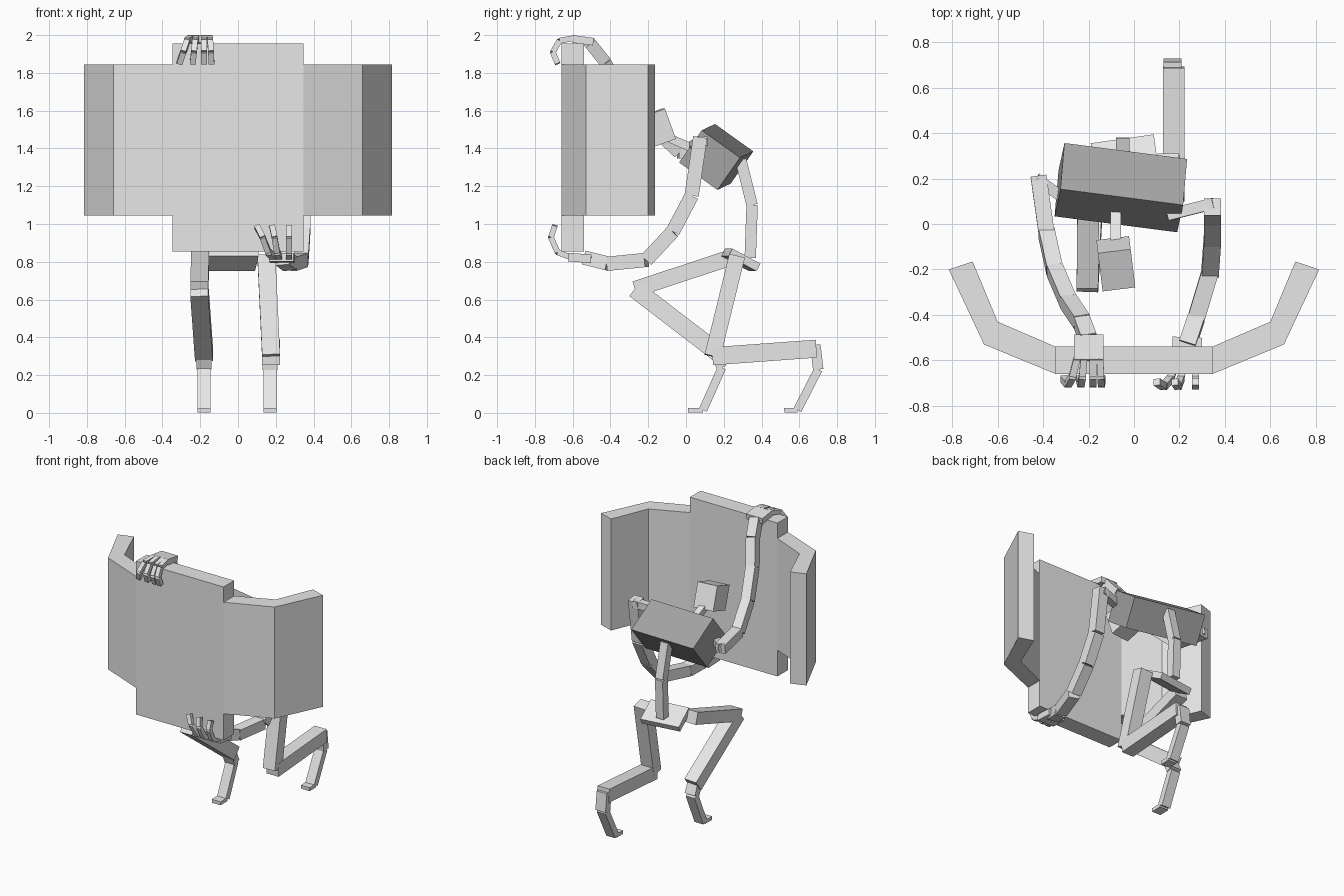
import bpy
import bmesh
from math import radians
from mathutils import Euler, Matrix, Vector

cube = bpy.data.objects.get("Cube")
if cube:
    bpy.data.objects.remove(cube, do_unlink=True)


def make_material(name, value):
    mat = bpy.data.materials.new(name)
    mat.use_nodes = True
    colour = (value, value, value, 1)
    mat.diffuse_color = colour
    mat.node_tree.nodes["Principled BSDF"].inputs["Base Color"].default_value = colour
    return mat


light_grey = make_material("light_grey", 0.8)
dark_grey = make_material("dark_grey", 0.38)


def finish(name, bm, mat):
    bmesh.ops.recalc_face_normals(bm, faces=bm.faces[:])
    mesh = bpy.data.meshes.new(name)
    bm.to_mesh(mesh)
    bm.free()
    mesh.materials.append(mat)
    obj = bpy.data.objects.new(name, mesh)
    bpy.context.collection.objects.link(obj)
    return obj


def box(name, centre, size, rotation=(0, 0, 0), mat=light_grey):
    """Box with a rotation in degrees."""
    bm = bmesh.new()
    turn = Euler([radians(a) for a in rotation]).to_matrix().to_4x4()
    place = Matrix.Translation(centre) @ turn @ Matrix.Diagonal((*size, 1))
    bmesh.ops.create_cube(bm, size=1, matrix=place)
    return finish(name, bm, mat)


def beam(name, start, end, width, thick, side=(1, 0, 0)):
    """Box running from start to end, its width lying along side."""
    a, b = Vector(start), Vector(end)
    along = (b - a).normalized()
    across = Vector(side)
    across = (across - along * across.dot(along)).normalized()
    depth = along.cross(across)
    frame = Matrix((across, depth, along)).transposed().to_4x4()
    scale = Matrix.Diagonal((width, thick, (b - a).length, 1))
    bm = bmesh.new()
    bmesh.ops.create_cube(bm, size=1, matrix=Matrix.Translation((a + b) / 2) @ frame @ scale)
    return finish(name, bm, light_grey)


def chain(name, points, width, thick):
    for i, (a, b) in enumerate(zip(points, points[1:]), 1):
        beam(f"{name}_{i}", a, b, width, thick)


def prism(name, outline, low, high):
    """Upright extrusion of a plan outline."""
    bm = bmesh.new()
    face = bm.faces.new([bm.verts.new((x, y, low)) for x, y in outline])
    made = bmesh.ops.extrude_face_region(bm, geom=[face])["geom"]
    bmesh.ops.translate(bm, vec=(0, 0, high - low),
                        verts=[v for v in made if isinstance(v, bmesh.types.BMVert)])
    return finish(name, bm, light_grey)


# Shield: tall middle panel with two folded wings
box("shield_panel", (0, -0.6, 1.405), (0.695, 0.12, 1.1))
wing = [(0.345, -0.66), (0.66, -0.53), (0.815, -0.2),
        (0.71, -0.165), (0.6, -0.43), (0.345, -0.54)]
for label, sign in (("left", 1), ("right", -1)):
    prism(f"{label}_shield_wing", [(sign * x, y) for x, y in wing], 1.045, 1.845)

# Torso, neck, head, spine and pelvis
box("torso", (-0.058, 0.16, 1.355), (0.545, 0.25, 0.21), (-35.6, 3.5, -7.4), dark_grey)
beam("neck", (-0.08, 0.06, 1.39), (-0.08, -0.1, 1.46), 0.045, 0.045)
box("head", (-0.08, -0.175, 1.5), (0.145, 0.18, 0.17), (20, 0, 7))
chain("spine", [(-0.05, 0.29, 1.34), (-0.05, 0.35, 1.1), (-0.05, 0.34, 0.82)], 0.06, 0.06)
box("pelvis", (-0.04, 0.29, 0.81), (0.28, 0.17, 0.045), (-28, 0, 8))

# Left arm reaches down to the lower edge of the shield
beam("left_shoulder", (0.15, 0.04, 1.41), (0.35, 0.09, 1.44), 0.05, 0.05, (0, 1, 0))
chain("left_arm", [(0.345, 0.075, 1.46), (0.345, 0.03, 1.15), (0.345, -0.07, 0.96),
                   (0.335, -0.21, 0.81), (0.275, -0.41, 0.79), (0.235, -0.53, 0.82)], 0.075, 0.075)
beam("left_palm", (0.235, -0.5, 0.815), (0.23, -0.62, 0.825), 0.13, 0.045)

# Right arm reaches up to the top edge of the shield
beam("right_shoulder", (-0.29, 0.1, 1.35), (-0.43, 0.2, 1.37), 0.05, 0.05, (0, 0, 1))
chain("right_arm", [(-0.42, 0.21, 1.36), (-0.385, -0.04, 1.38), (-0.35, -0.2, 1.53),
                    (-0.29, -0.34, 1.7), (-0.23, -0.43, 1.86), (-0.2, -0.51, 1.96)], 0.07, 0.065)
beam("right_palm", (-0.2, -0.49, 1.965), (-0.2, -0.6, 1.98), 0.13, 0.04)


# Fingers curl around the front of the shield
def fingers(name, roots_and_tips, curl):
    for n, (root, tip) in enumerate(roots_and_tips, 1):
        points = [(root + (tip - root) * i / 3, y, z) for i, (y, z) in enumerate(curl)]
        chain(f"{name}_{n}", points, 0.03, 0.03)


fingers("left_finger", [(0.19, 0.1), (0.22, 0.18), (0.27, 0.27)],
        [(-0.6, 0.82), (-0.68, 0.85), (-0.715, 0.93), (-0.695, 0.99)])
fingers("right_finger", [(-0.25, -0.31), (-0.22, -0.24), (-0.18, -0.18), (-0.15, -0.14)],
        [(-0.59, 1.985), (-0.67, 1.97), (-0.705, 1.91), (-0.68, 1.85)])


# Legs: thigh, shin, ankle, foot and toe
def leg(name, hip, knee, heel, foot):
    beam(f"{name}_thigh", hip, knee, 0.095, 0.085)
    beam(f"{name}_shin", knee, heel, 0.095, 0.095)
    beam(f"{name}_ankle", foot[0], foot[1], 0.08, 0.055)
    beam(f"{name}_foot", foot[1], foot[2], 0.07, 0.045)
    beam(f"{name}_toe", foot[2], foot[3], 0.07, 0.025)


leg("right_leg", (-0.2, 0.23, 0.82), (-0.205, -0.27, 0.655), (-0.18, 0.18, 0.31),
    [(-0.18, 0.15, 0.33), (-0.18, 0.19, 0.24), (-0.18, 0.09, 0.015), (-0.18, 0.01, 0.0135)])
leg("left_leg", (0.15, 0.27, 0.83), (0.175, 0.14, 0.3), (0.175, 0.69, 0.34),
    [(0.17, 0.685, 0.36), (0.17, 0.7, 0.23), (0.17, 0.59, 0.015), (0.17, 0.52, 0.0135)])
